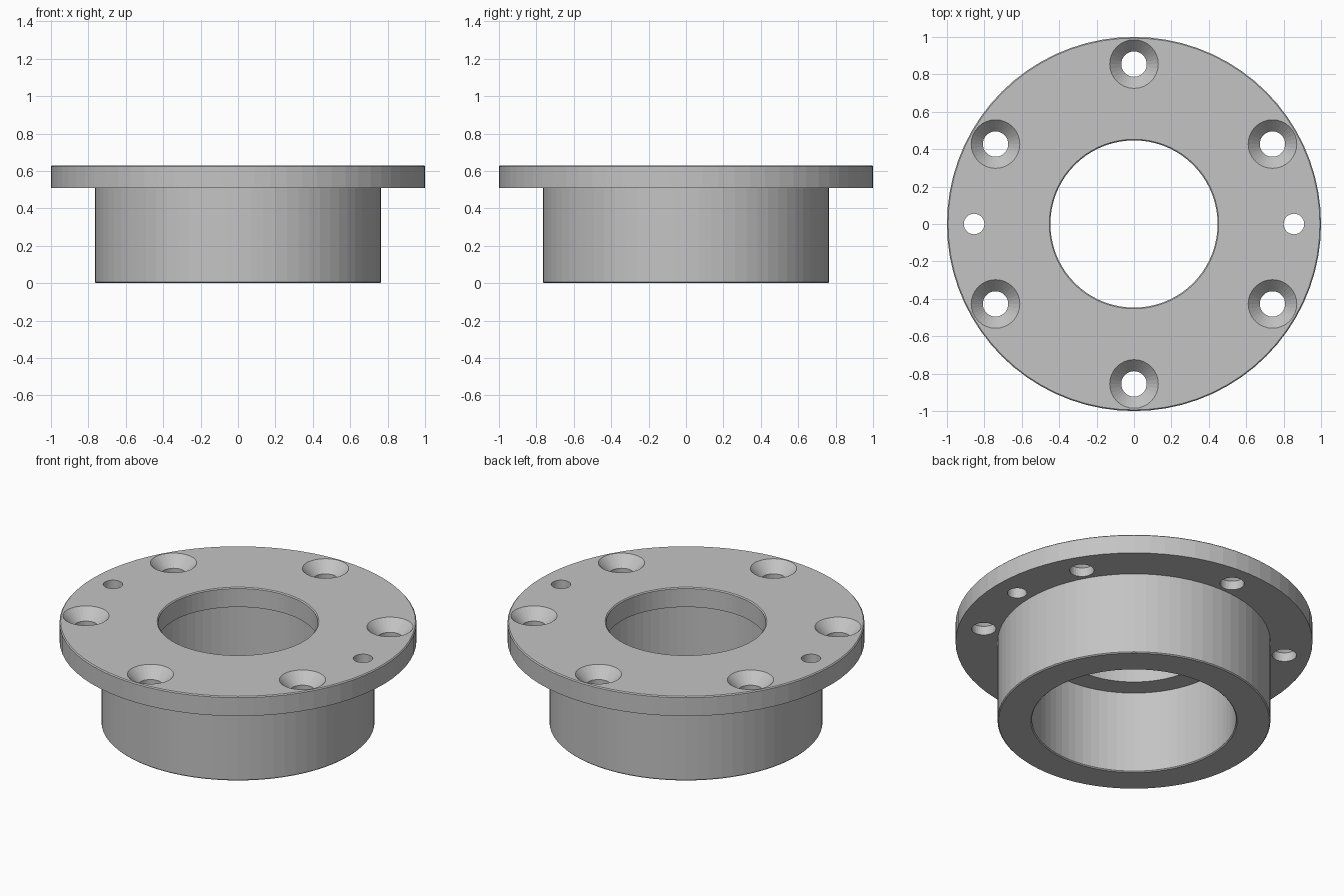
import bpy, bmesh, math
from mathutils import Vector

cube = bpy.data.objects.get("Cube")
if cube:
    bpy.data.objects.remove(cube, do_unlink=True)

steel = bpy.data.materials.new("plain grey")
steel.use_nodes = True
GREY = (0.55, 0.55, 0.55, 1)
steel.diffuse_color = GREY
steel.node_tree.nodes["Principled BSDF"].inputs["Base Color"].default_value = GREY

TOP, SHELF, C = 0.63, 0.51, 0.006   # flange top, flange underside, edge break
BOLT_CIRCLE = 0.855


def revolve(name, profile, sides, closed, location=(0, 0, 0)):
    """Turn an (r, z) profile around the z axis."""
    bm = bmesh.new()
    verts = [bm.verts.new((r, 0, z)) for r, z in profile]
    pairs = list(zip(verts, verts[1:]))
    if closed:
        pairs.append((verts[-1], verts[0]))
    edges = [bm.edges.new(p) for p in pairs]
    bmesh.ops.spin(bm, geom=verts + edges, cent=(0, 0, 0), axis=(0, 0, 1),
                   angle=math.tau, steps=sides, use_merge=True)
    bmesh.ops.remove_doubles(bm, verts=bm.verts, dist=1e-5)
    if not closed:
        bmesh.ops.holes_fill(bm, edges=[e for e in bm.edges if e.is_boundary], sides=0)
    bmesh.ops.recalc_face_normals(bm, faces=bm.faces)
    mesh = bpy.data.meshes.new(name)
    bm.to_mesh(mesh)
    bm.free()
    mesh.materials.append(steel)
    obj = bpy.data.objects.new(name, mesh)
    obj.location = Vector(location)
    bpy.context.collection.objects.link(obj)
    return obj


# Flanged bushing body with a stepped bore
body = revolve("flanged_bushing", [
    (0.572 + C, 0), (0.765 - C, 0), (0.765, C), (0.765, SHELF),
    (1, SHELF), (1, TOP - C), (1 - C, TOP),
    (0.447 + C, TOP), (0.447, TOP - C), (0.447, SHELF),
    (0.572, SHELF), (0.572, C)], 72, True)

# Six countersunk screw holes and two plain dowel holes
screw = [(0.068, SHELF - 0.1), (0.068, TOP - 0.065), (0.13, TOP), (0.13, TOP + 0.1)]
dowel = [(0.055, SHELF - 0.1), (0.055, TOP + 0.1)]
holes = [(screw, 30 + 60 * i) for i in range(6)] + [(dowel, 0), (dowel, 180)]

cutters = []
for profile, degrees in holes:
    a = math.radians(degrees)
    spot = (BOLT_CIRCLE * math.cos(a), BOLT_CIRCLE * math.sin(a), 0)
    cutter = revolve("hole_cutter", profile, 32, False, spot)
    cutter.hide_render = True
    cutters.append(cutter)
    mod = body.modifiers.new("hole", 'BOOLEAN')
    mod.operation = 'DIFFERENCE'
    mod.solver = 'EXACT'
    mod.object = cutter

# Apply the cuts and discard the cutters
bpy.context.view_layer.objects.active = body
for mod in list(body.modifiers):
    bpy.ops.object.modifier_apply(modifier=mod.name)
for cutter in cutters:
    bpy.data.objects.remove(cutter, do_unlink=True)
